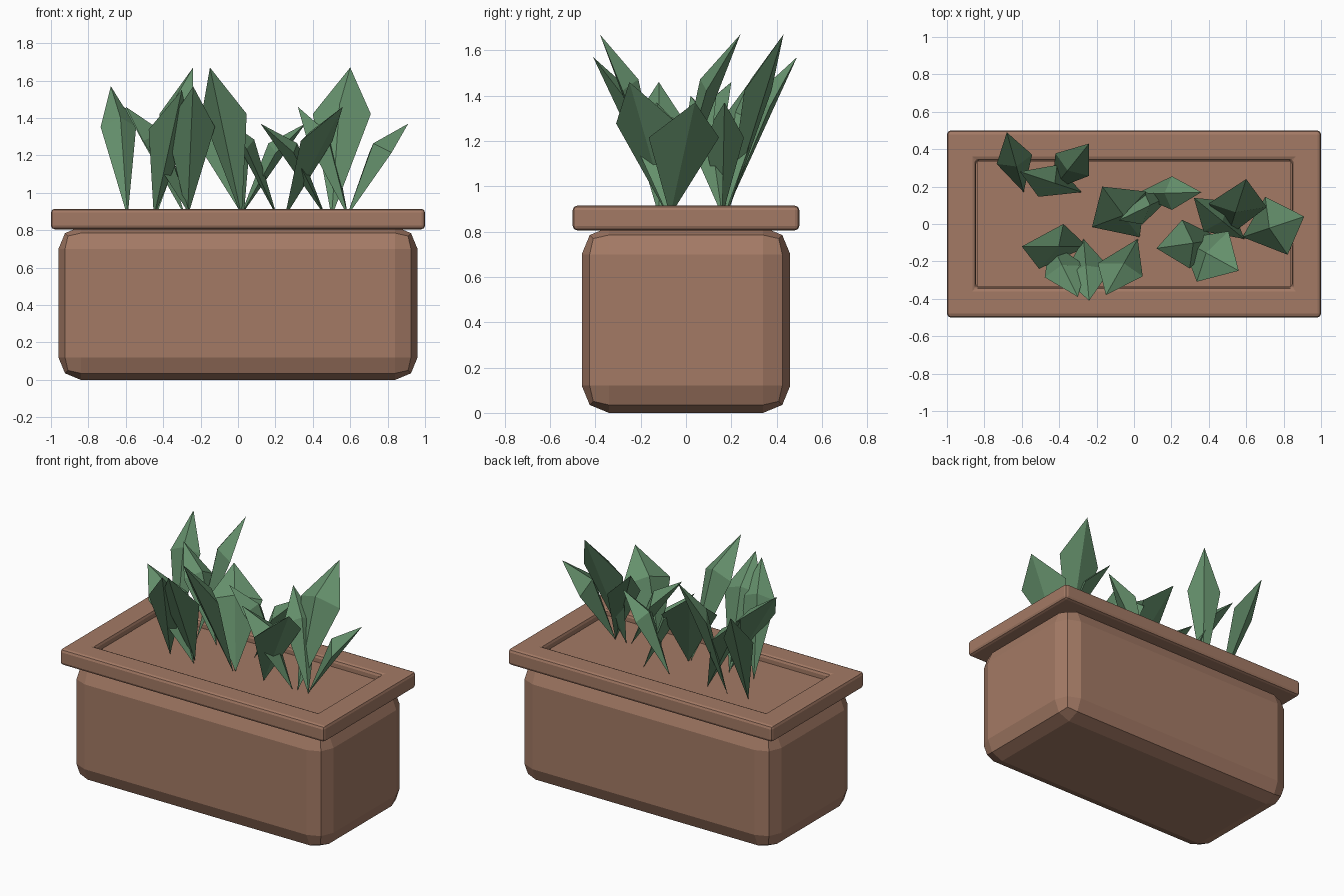
import bpy
import bmesh
from mathutils import Vector

cube = bpy.data.objects.get("Cube")
if cube:
    bpy.data.objects.remove(cube, do_unlink=True)


def material(name, colour):
    mat = bpy.data.materials.new(name)
    mat.use_nodes = True
    mat.diffuse_color = (*colour, 1)
    mat.node_tree.nodes["Principled BSDF"].inputs["Base Color"].default_value = (*colour, 1)
    return mat


def make_object(name, bm, mat):
    bmesh.ops.recalc_face_normals(bm, faces=bm.faces)
    mesh = bpy.data.meshes.new(name)
    bm.to_mesh(mesh)
    bm.free()
    mesh.materials.append(mat)
    obj = bpy.data.objects.new(name, mesh)
    bpy.context.scene.collection.objects.link(obj)
    return obj


def make_box(name, width, depth, bottom, top, mat):
    bm = bmesh.new()
    bmesh.ops.create_cube(bm, size=1)
    bmesh.ops.scale(bm, vec=(width, depth, top - bottom), verts=bm.verts)
    bmesh.ops.translate(bm, vec=(0, 0, (top + bottom) / 2), verts=bm.verts)
    return make_object(name, bm, mat)


def add_bevel(obj, width, segments):
    bevel = obj.modifiers.new("rounded_edges", 'BEVEL')
    bevel.width = width
    bevel.segments = segments
    bevel.limit_method = 'ANGLE'


terracotta = material("terracotta", (0.37, 0.195, 0.13))
leaf_green = material("leaf_green", (0.13, 0.28, 0.15))

# Planter body: a chunky rounded box, with the planting bed raised inside the rim
SOIL = 0.87
add_bevel(make_box("planter_body", 1.92, 0.92, 0, 0.82, terracotta), 0.12, 2)
make_box("planting_bed", 1.68, 0.67, 0.8, SOIL, terracotta)

# Rim: a rectangular frame bridged from four rectangular loops
bm = bmesh.new()
loops = []
for hx, hy, z in ((1, 0.5, 0.805), (1, 0.5, 0.915), (0.845, 0.34, 0.915), (0.845, 0.34, 0.805)):
    loops.append([bm.verts.new((sx * hx, sy * hy, z))
                  for sx, sy in ((-1, -1), (1, -1), (1, 1), (-1, 1))])
for i, loop in enumerate(loops):
    after = loops[(i + 1) % len(loops)]
    for k in range(len(loop)):
        n = (k + 1) % len(loop)
        bm.faces.new((loop[k], loop[n], after[n], after[k]))
add_bevel(make_object("planter_rim", bm, terracotta), 0.02, 2)


# Leaves: closed kites with a peaked upper side and a straight keel underneath
def make_leaf(name, base, tip, half):
    base = Vector((*base, SOIL))
    tip = Vector(tip)
    half = Vector((*half, 0))
    span = tip - base
    middle = base + Vector((span.x * 0.55, span.y * 0.55, span.z * 0.69))
    inward = Vector((-span.x, -span.y, 0)).normalized()
    peak = middle + inward * 0.04 + Vector((0, 0, 0.05))
    bm = bmesh.new()
    b, l, t, r, c = [bm.verts.new(p) for p in (base, middle - half, tip, middle + half, peak)]
    for p, q in ((b, l), (l, t), (t, r), (r, b)):
        bm.faces.new((p, q, c))
    bm.faces.new((b, t, l))
    bm.faces.new((b, r, t))
    make_object(name, bm, leaf_green)


# Each leaf: root position, tip position, half-width direction
clumps = {
    "back_right": [
        ((-.59, .17), (-.68, .49, 1.57), (.095, .025)),
        ((-.28, .17), (-.61, .28, 1.46), (.05, .085)),
        ((-.44, .18), (-.24, .43, 1.67), (.09, -.06)),
    ],
    "front_right": [
        ((-.25, -.12), (-.6, -.12, 1.46), (.065, .12)),
        ((-.27, -.08), (-.24, -.41, 1.57), (.13, .02)),
        ((.02, -.08), (-.15, -.38, 1.67), (.12, -.035)),
        ((-.45, -.09), (-.3, -.39, 1.55), (.11, .03)),
    ],
    "centre": [
        ((.03, -.07), (-.17, .2, 1.46), (.145, .095)),
        ((.01, .16), (.36, .17, 1.37), (0, .09)),
        ((.21, .16), (-.08, .02, 1.4), (.005, .085)),
    ],
    "left": [
        ((.5, -.07), (.6, .24, 1.67), (.155, -.01)),
        ((.59, -.08), (.32, .14, 1.46), (.07, .08)),
        ((.58, -.07), (.91, .04, 1.37), (.06, -.155)),
    ],
    "front_left": [
        ((.47, -.08), (.12, -.13, 1.37), (.02, -.13)),
        ((.25, -.08), (.56, -.25, 1.46), (.085, .135)),
    ],
}
for clump, leaves in clumps.items():
    for number, (base, tip, half) in enumerate(leaves, 1):
        make_leaf(f"{clump}_leaf_{number}", base, tip, half)
